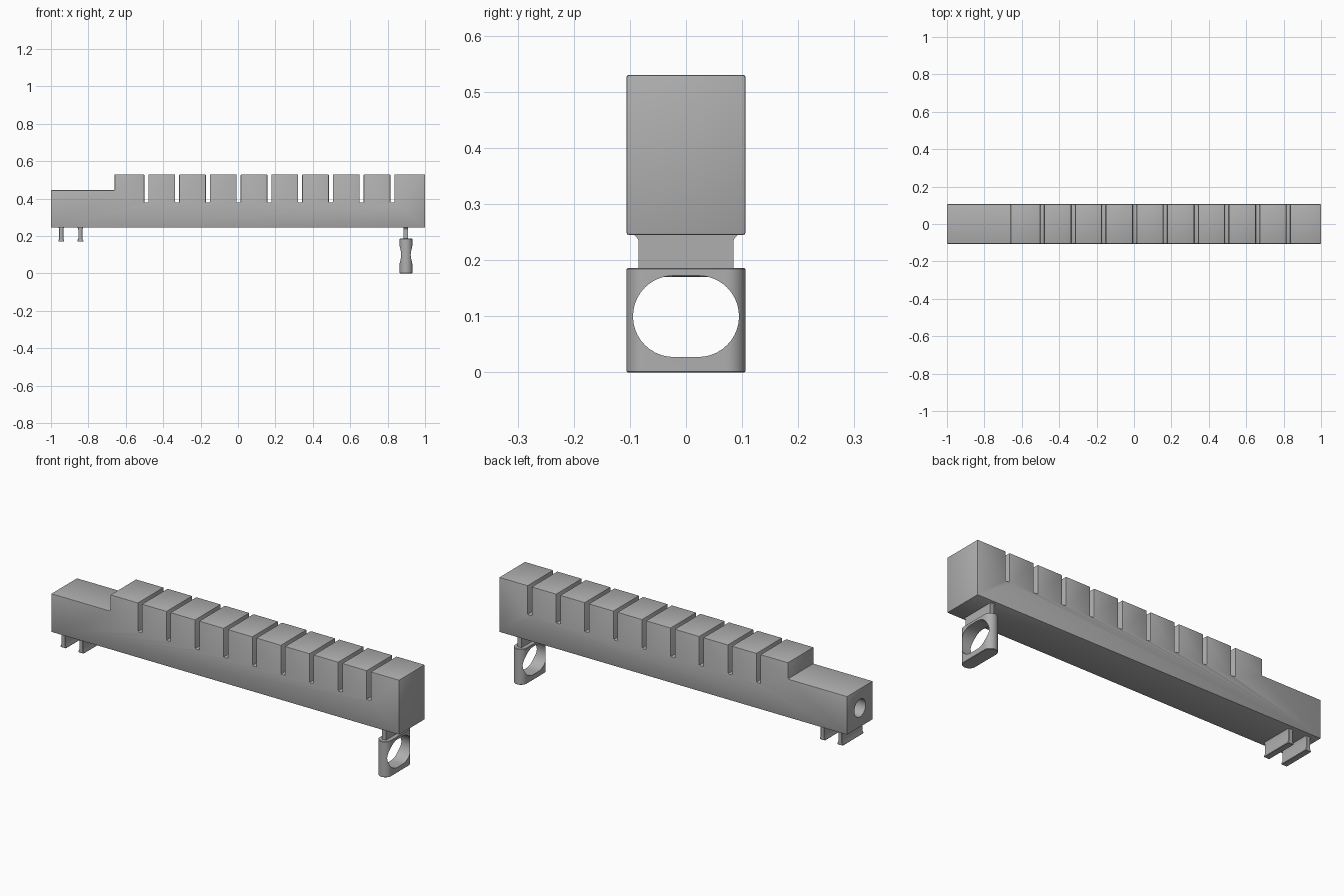
import bpy, bmesh, math
from mathutils import Vector

old = bpy.data.objects.get("Cube")
if old:
    bpy.data.objects.remove(old, do_unlink=True)

grey = bpy.data.materials.new("plain grey")
grey.use_nodes = True
grey.diffuse_color = (0.43, 0.43, 0.43, 1)
grey.node_tree.nodes["Principled BSDF"].inputs["Base Color"].default_value = grey.diffuse_color

HALF_Y = 0.106
BASE_Z = 0.245


def prism(name, outline, axis, lo, hi):
    """Extrude a 2D outline along one axis; the other two axes keep x, y, z order."""
    bm = bmesh.new()
    ring = []
    for a, b in outline:
        co = [a, b]
        co.insert(axis, lo)
        ring.append(bm.verts.new(co))
    face = bm.faces.new(ring)
    out = bmesh.ops.extrude_face_region(bm, geom=[face])
    step = Vector((0, 0, 0))
    step[axis] = hi - lo
    moved = [g for g in out["geom"] if isinstance(g, bmesh.types.BMVert)]
    bmesh.ops.translate(bm, vec=step, verts=moved)
    bmesh.ops.recalc_face_normals(bm, faces=bm.faces)
    mesh = bpy.data.meshes.new(name)
    bm.to_mesh(mesh)
    bm.free()
    obj = bpy.data.objects.new(name, mesh)
    bpy.context.collection.objects.link(obj)
    mesh.materials.append(grey)
    return obj


def capsule(ca, cb, straight, radius, along_first=True, steps=20):
    """Outline of a bar with two round ends."""
    pts = []
    for side in (1, -1):
        for i in range(steps + 1):
            t = math.pi * (i / steps - 0.5)
            u = side * (straight + radius * math.cos(t))
            v = side * radius * math.sin(t)
            pts.append((ca + u, cb + v) if along_first else (ca - v, cb + u))
    return pts


def activate(obj):
    bpy.ops.object.select_all(action="DESELECT")
    obj.select_set(True)
    bpy.context.view_layer.objects.active = obj


def bevel(obj, width, segments=2):
    mod = obj.modifiers.new("soft edges", "BEVEL")
    mod.width, mod.segments = width, segments
    mod.limit_method, mod.angle_limit = "ANGLE", math.radians(40)
    activate(obj)
    bpy.ops.object.modifier_apply(modifier=mod.name)


def cut(obj, cutter):
    mod = obj.modifiers.new("hole", "BOOLEAN")
    mod.operation, mod.object, mod.solver = "DIFFERENCE", cutter, "EXACT"
    activate(obj)
    bpy.ops.object.modifier_apply(modifier=mod.name)
    bpy.data.objects.remove(cutter, do_unlink=True)


def smooth(obj):
    activate(obj)
    bpy.ops.object.shade_smooth_by_angle(angle=math.radians(30))


# Long body: low end, step up, then a row of slotted blocks
top, low_top, slot_z, slot_half = 0.53, 0.445, 0.38, 0.011
outline = [(-1, BASE_Z), (-1, low_top), (-0.66, low_top), (-0.66, top)]
for i in range(9):
    x = -0.49 + 0.1644 * i
    outline += [(x - slot_half, top), (x - slot_half, slot_z),
                (x + slot_half, slot_z), (x + slot_half, top)]
outline += [(1, top), (1, BASE_Z)]
body = prism("slotted_body", outline, 1, -HALF_Y, HALF_Y)
bevel(body, 0.004)

# Round socket in the low end
bore = [(0.046 * math.cos(math.tau * i / 32), 0.345 + 0.046 * math.sin(math.tau * i / 32))
        for i in range(32)]
cut(body, prism("bore_cutter", bore, 0, -1.1, -0.7))
smooth(body)

# Ring under the tall end: round-ended bar with a wide opening
ring_x, ring_r = 0.898, 0.034
ring = prism("hanging_ring", capsule(ring_x, 0, HALF_Y - ring_r, ring_r, False), 2, 0, 0.186)
bevel(ring, 0.002, 1)
cut(ring, prism("opening_cutter", capsule(0, 0.1, 0.022, 0.0725), 0, 0.8, 1.0))
smooth(ring)

# Neck joining ring and body, flared at the top
neck_half = 0.085
neck_outline = [(-neck_half, 0.18), (neck_half, 0.18), (neck_half, 0.236), (0.088, 0.241),
                (0.095, 0.247), (-0.095, 0.247), (-0.088, 0.241), (-neck_half, 0.236)]
smooth(prism("ring_neck", neck_outline, 0, ring_x - 0.012, ring_x + 0.012))

# Two clip rails under the low end, each with a wider foot
half = [(0.016, 0.17), (0.016, 0.176), (0.011, 0.186), (0.011, 0.236), (0.015, 0.247)]
for label, x in (("outer", -0.945), ("inner", -0.843)):
    pts = [(x + a, z) for a, z in half] + [(x - a, z) for a, z in reversed(half)]
    clip = prism(label + "_clip_rail", pts, 1, -neck_half, neck_half)
    bevel(clip, 0.002, 1)
    smooth(clip)
